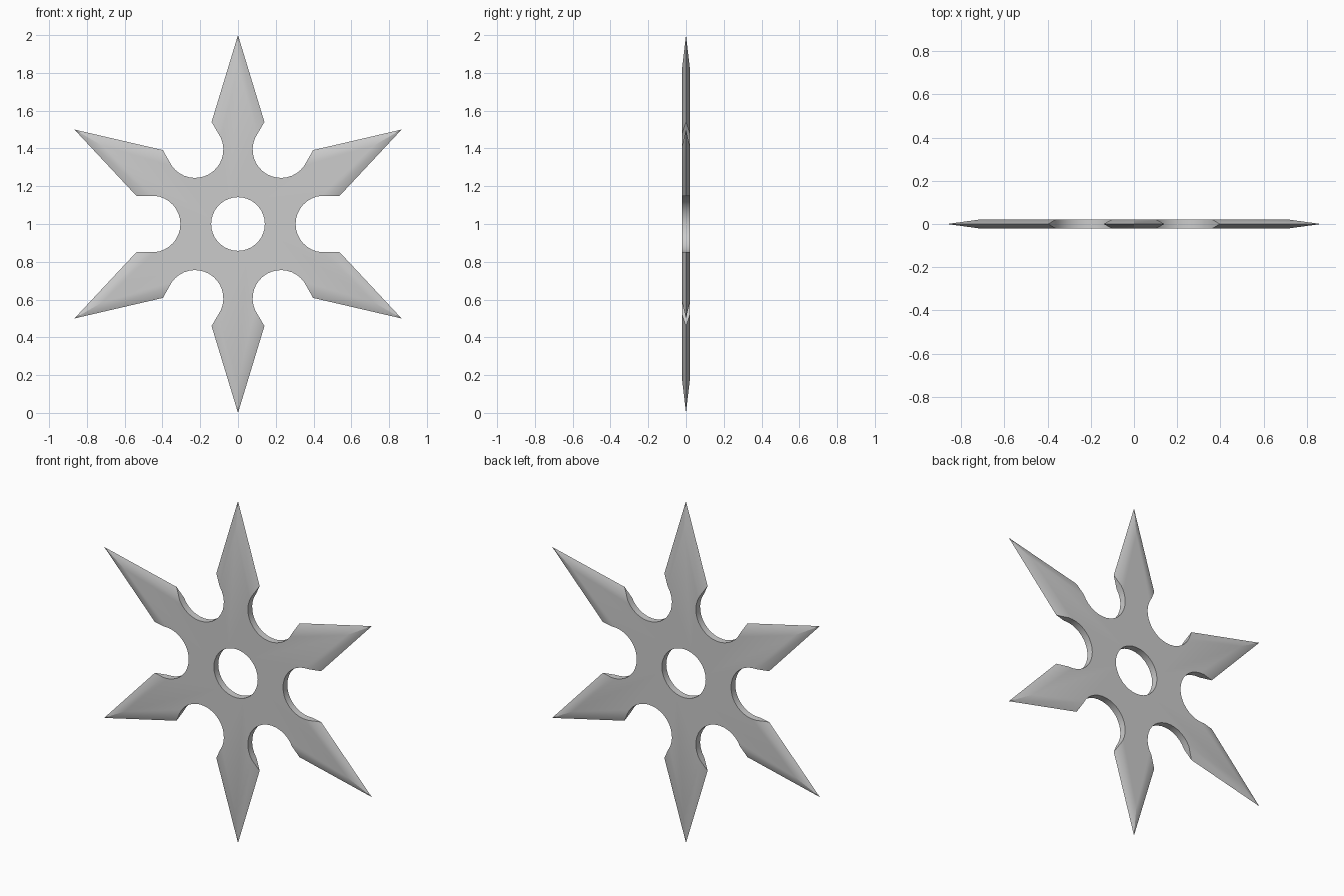
import bpy, bmesh
from math import sin, cos, radians
from mathutils import Matrix

if "Cube" in bpy.data.objects:
    bpy.data.objects.remove(bpy.data.objects["Cube"])

T = 0.02                      # half thickness
HOLE_R, NOTCH_R, NOTCH_C = 0.142, 0.15, 0.455
ARC, HOLE_SEG = 9, 6          # segments per half notch / per hole sector

# outline of one point (aimed along +z): half notch from its middle to the neck
a60 = radians(30)             # notch middle lies 30 degrees off the point axis
cx, cz = NOTCH_C * sin(a60), NOTCH_C * cos(a60)
half = []
for i in range(ARC + 1):
    a = radians(240 - 95 * i / ARC)
    half.append((cx + NOTCH_R * cos(a), cz + NOTCH_R * sin(a)))
left = [(-x, z) for x, z in half]
hole = [(HOLE_R * sin(radians(-30 + 60 * i / HOLE_SEG)),
         HOLE_R * cos(radians(-30 + 60 * i / HOLE_SEG))) for i in range(HOLE_SEG + 1)]
apex, tip, shoulder = (0, 0.83), (0, 1.0), (0.14, 0.54)

bm = bmesh.new()


def face(points, turn):
    bm.faces.new([bm.verts.new(turn @ Matrix.Translation(p).to_translation()) for p in points])


def at(p, y):
    return (p[0], y, p[1])


for k in range(6):
    turn = Matrix.Rotation(radians(60 * k), 3, 'Y')
    # flat faces and sharpened bevels on front and back
    for y in (-T, T):
        face([at(p, y) for p in half + [apex] + left[::-1] + hole], turn)
        for s in (-1, 1):
            neck = (s * half[-1][0], half[-1][1])
            sh = (s * shoulder[0], shoulder[1])
            face([at(neck, y), at(sh, 0), at(tip, 0), at(apex, y)], turn)
    # notch and hole walls
    for line in (half, left, hole):
        for p, q in zip(line, line[1:]):
            face([at(p, -T), at(q, -T), at(q, T), at(p, T)], turn)
    # walls tapering out to the shoulders
    for s in (-1, 1):
        neck = (s * half[-1][0], half[-1][1])
        face([at(neck, -T), (s * shoulder[0], 0, shoulder[1]), at(neck, T)], turn)

bmesh.ops.remove_doubles(bm, verts=bm.verts, dist=0.0005)
bmesh.ops.recalc_face_normals(bm, faces=bm.faces)
bmesh.ops.translate(bm, verts=bm.verts, vec=(0, 0, 1))

mesh = bpy.data.meshes.new("throwing_star")
bm.to_mesh(mesh)
bm.free()
star = bpy.data.objects.new("throwing_star", mesh)
bpy.context.collection.objects.link(star)
bpy.context.view_layer.objects.active = star
star.select_set(True)
bpy.ops.object.shade_smooth_by_angle(angle=radians(30))
